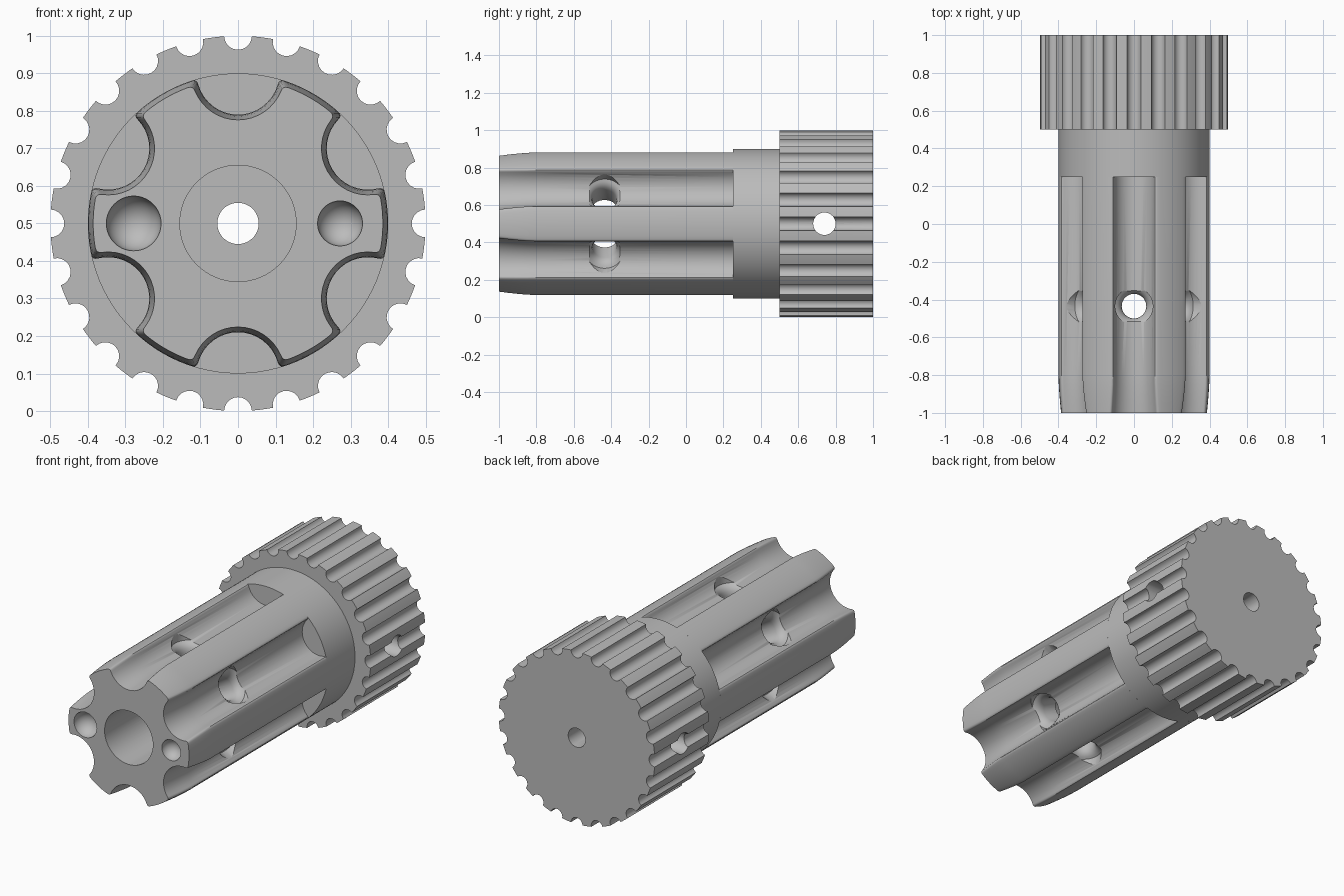
import bpy, bmesh, math
from mathutils import Matrix, Vector

cube = bpy.data.objects.get("Cube")
if cube:
    bpy.data.objects.remove(cube, do_unlink=True)

AXIS_Z = 0.5
GROOVES = 6
NOTCHES = 24
CORE_R = 0.4

grey = bpy.data.materials.new("plain_grey")
grey.use_nodes = True
colour = (0.5, 0.5, 0.5, 1)
grey.diffuse_color = colour
grey.node_tree.nodes["Principled BSDF"].inputs["Base Color"].default_value = colour


def polar(r, a):
    return Vector((r * math.cos(a), r * math.sin(a)))


def circle(r, n=64):
    return [polar(r, math.tau * i / n) for i in range(n)]


def make_object(name, bm):
    bmesh.ops.recalc_face_normals(bm, faces=bm.faces)
    mesh = bpy.data.meshes.new(name)
    bm.to_mesh(mesh)
    bm.free()
    mesh.materials.append(grey)
    obj = bpy.data.objects.new(name, mesh)
    bpy.context.collection.objects.link(obj)
    return obj


def loft(name, sections, matrix):
    """Closed solid through (depth, outline) sections along local z."""
    bm = bmesh.new()
    rings = [[bm.verts.new(matrix @ Vector((p.x, p.y, d))) for p in outline]
             for d, outline in sections]
    for a, b in zip(rings, rings[1:]):
        for i in range(len(a)):
            bm.faces.new((a[i - 1], a[i], b[i], b[i - 1]))
    bm.faces.new(rings[0])
    bm.faces.new(rings[-1])
    return make_object(name, bm)


# Local z runs along the tool's length (world y)
LENGTHWISE = Matrix.Translation((0, 0, AXIS_Z)) @ Matrix(
    ((1, 0, 0, 0), (0, 0, 1, 0), (0, 1, 0, 0), (0, 0, 0, 1)))


def scalloped(outer, cut, count):
    """Disc outline with round notches centred on its rim."""
    half = 2 * math.asin(cut / (2 * outer))
    pitch = math.tau / count
    sweep = math.pi / 2 + half / 2
    points = []
    for k in range(count):
        a = k * pitch
        sweep = math.acos(cut / (2 * outer))
        for i in range(11):
            t = math.pi + sweep * (1 - i / 5)
            points.append(polar(outer, a) + polar(cut, a + t))
        for i in range(1, 4):
            points.append(polar(outer, a + half + (pitch - 2 * half) * i / 4))
    return points


def fluted(inset):
    """Six-groove outline with rounded ridge corners."""
    outer, cut = CORE_R - inset, 0.11 + inset
    pitch = math.tau / GROOVES
    half = math.acos((outer**2 + CORE_R**2 - cut**2) / (2 * outer * CORE_R))
    rel = polar(outer, half) - Vector((CORE_R, 0))
    sweep = math.pi - math.atan2(rel.y, rel.x)
    trim_groove, trim_ridge = 0.016 / cut, 0.016 / outer
    points = []
    for k in range(GROOVES):
        a = (k + 0.5) * pitch
        centre = polar(CORE_R, a)
        arc = sweep - trim_groove
        groove = [centre + polar(cut, a + math.pi + arc * (1 - i / 8))
                  for i in range(17)]
        start, end = a + half + trim_ridge, a + pitch - half - trim_ridge
        ridge = [polar(outer, start + (end - start) * i / 10) for i in range(11)]
        next_start = polar(CORE_R, a + pitch) + polar(cut, a + pitch + math.pi + arc)

        def rounded(p, corner, q):
            return [p * (1 - t)**2 + corner * 2 * t * (1 - t) + q * t**2
                    for t in (0.25, 0.5, 0.75)]
        points += groove + rounded(groove[-1], polar(outer, a + half), ridge[0])
        points += ridge + rounded(ridge[-1], polar(outer, a + pitch - half), next_start)
    return points


def cut_with(obj, cutters):
    for c in cutters:
        mod = obj.modifiers.new("cut", 'BOOLEAN')
        mod.operation, mod.solver, mod.object = 'DIFFERENCE', 'EXACT', c
        c.hide_render = True
    bpy.ops.object.select_all(action='DESELECT')
    bpy.context.view_layer.objects.active = obj
    obj.select_set(True)
    for mod in list(obj.modifiers):
        bpy.ops.object.modifier_apply(modifier=mod.name)


# Solid parts
nose = [(-1 + 0.2 * (1 - t), fluted(0.014 * t**1.5)) for t in (1, 0.75, 0.5, 0.25, 0)]
fluted_shaft = loft("fluted_shaft", nose + [(0.25, fluted(0))], LENGTHWISE)
collar = loft("collar", [(0.25, circle(CORE_R, 96)), (0.5, circle(CORE_R, 96))], LENGTHWISE)
knob_outline = scalloped(0.5, 0.037, NOTCHES)
grip_knob = loft("grip_knob", [(0.5, knob_outline), (1, knob_outline)], LENGTHWISE)

# Wide front bore and narrow rear bore
wide_bore = loft("wide_bore_cutter", [(-1.1, circle(0.155)), (0.6, circle(0.155))], LENGTHWISE)
narrow_bore = loft("narrow_bore_cutter", [(0.4, circle(0.055)), (1.1, circle(0.055))], LENGTHWISE)

# Cross hole through the knob
crosswise = Matrix.Translation((0, 0.74, AXIS_Z)) @ Matrix.Rotation(math.pi / 2, 4, 'Y')
cross_hole = loft("cross_hole_cutter", [(-0.6, circle(0.06, 48)), (0.6, circle(0.06, 48))], crosswise)

# Radial holes with softly flared mouths, one in each groove
flare = [(0.135, 0.065), (0.25, 0.065), (0.27, 0.069), (0.285, 0.077),
         (0.296, 0.088), (0.304, 0.1), (0.45, 0.1)]
radial_holes = []
for k in range(GROOVES):
    a = (k + 0.5) * math.tau / GROOVES
    frame = (Matrix.Translation((0, -0.435, AXIS_Z))
             @ Matrix.Rotation(math.pi / 2 - a, 4, 'Y'))
    radial_holes.append(loft("radial_hole_cutter", [(d, circle(r, 40)) for d, r in flare], frame))

# Round sockets in the front face
sockets = []
for x, r in ((-0.278, 0.073), (0.272, 0.06)):
    bm = bmesh.new()
    bmesh.ops.create_uvsphere(bm, u_segments=40, v_segments=20, radius=r,
                              matrix=Matrix.Translation((x, -1, AXIS_Z)))
    sockets.append(make_object("socket_cutter", bm))

cut_with(fluted_shaft, [wide_bore] + radial_holes + sockets)
cut_with(collar, [wide_bore])
cut_with(grip_knob, [narrow_bore, cross_hole])

for cutter in [wide_bore, narrow_bore, cross_hole] + radial_holes + sockets:
    bpy.data.objects.remove(cutter, do_unlink=True)

# Smooth curves, crisp edges
for part in (fluted_shaft, collar, grip_knob):
    bpy.ops.object.select_all(action='DESELECT')
    bpy.context.view_layer.objects.active = part
    part.select_set(True)
    bpy.ops.object.shade_smooth_by_angle(angle=math.radians(30))
